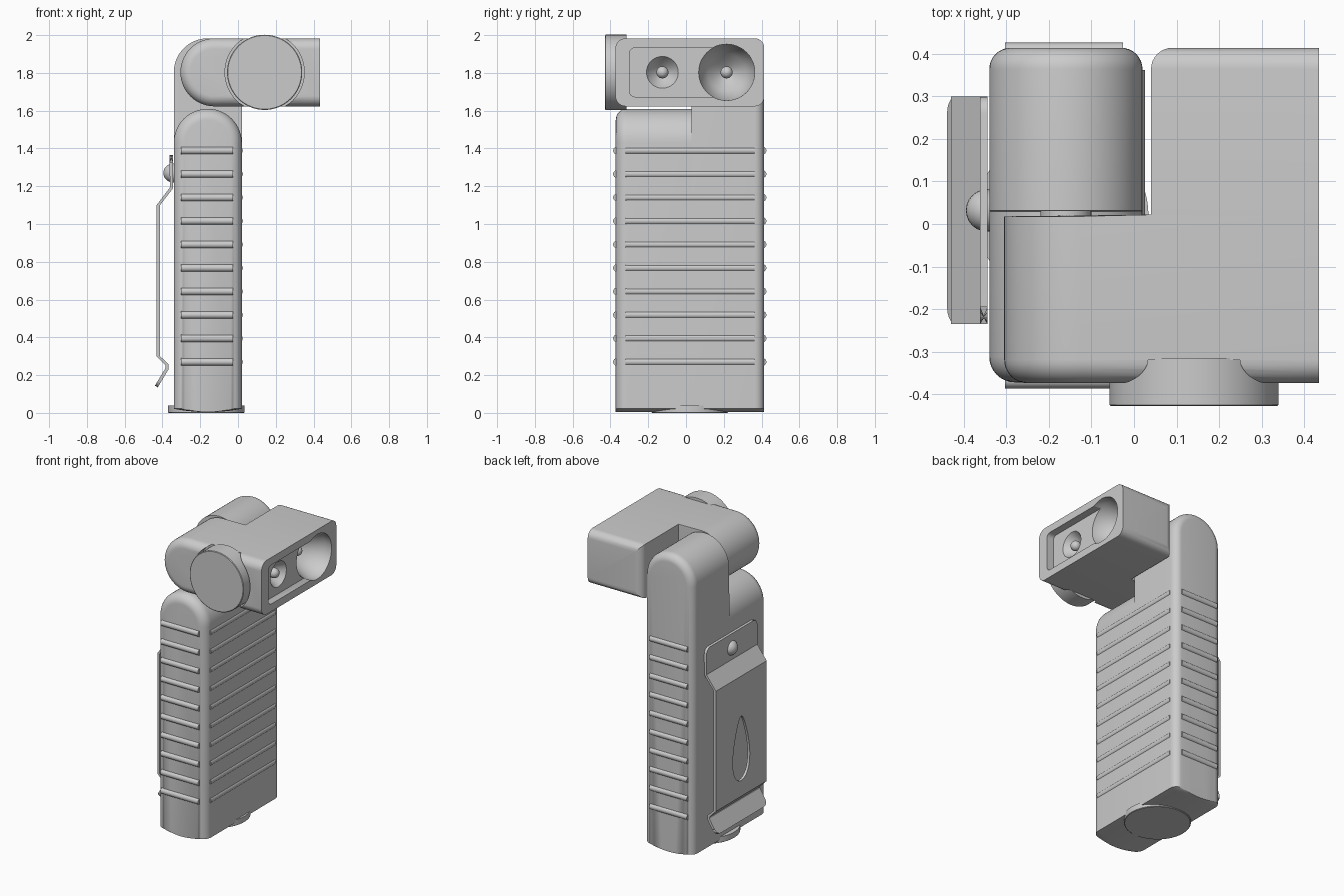
import bpy, bmesh
from math import sin, cos, pi
from mathutils import Vector

if "Cube" in bpy.data.objects:
    bpy.data.objects.remove(bpy.data.objects["Cube"])

AXIS = {'x': Vector((1, 0, 0)), 'y': Vector((0, 1, 0)), 'z': Vector((0, 0, 1))}


def finish(name, bm, angle=35):
    bmesh.ops.recalc_face_normals(bm, faces=bm.faces)
    me = bpy.data.meshes.new(name)
    bm.to_mesh(me)
    bm.free()
    ob = bpy.data.objects.new(name, me)
    bpy.context.collection.objects.link(ob)
    smooth(ob, angle)
    return ob


def smooth(ob, angle=35):
    bpy.ops.object.select_all(action='DESELECT')
    ob.select_set(True)
    bpy.context.view_layer.objects.active = ob
    bpy.ops.object.shade_smooth_by_angle(angle=angle * pi / 180)


def loft(name, sections):
    bm = bmesh.new()
    rings = [[bm.verts.new(p) for p in s] for s in sections]
    n = len(rings[0])
    for a, b in zip(rings, rings[1:]):
        for i in range(n):
            bm.faces.new((a[i], a[(i + 1) % n], b[(i + 1) % n], b[i]))
    bm.faces.new(rings[0])
    bm.faces.new(rings[-1][::-1])
    return finish(name, bm)


def turned(name, axis, centre, stations, n=48):
    """Round part: stations are (position along axis, radius)."""
    u, v = [AXIS[k] for k in 'xyz' if k != axis]
    c = Vector(centre)
    return loft(name, [[c + AXIS[axis] * p + (u * cos(2 * pi * i / n) + v * sin(2 * pi * i / n)) * r
                        for i in range(n)] for p, r in stations])


def cut(ob, cutter):
    m = ob.modifiers.new('cut', 'BOOLEAN')
    m.object = cutter
    m.operation = 'DIFFERENCE'
    m.solver = 'EXACT'
    bpy.ops.object.select_all(action='DESELECT')
    bpy.context.view_layer.objects.active = ob
    ob.select_set(True)
    bpy.ops.object.modifier_apply(modifier=m.name)
    bpy.data.objects.remove(cutter)


def stepped(name, shape_a, shape_b, y0, ystep, y1, ra, rb):
    """Rounded-end extrusion along y that changes profile at ystep."""
    steps = [k * pi / 16 for k in range(9)]
    secs = [(y0 + ra * (1 - cos(a)), shape_a, ra * (1 - sin(a))) for a in steps]
    secs += [(ystep - .002, shape_a, 0), (ystep + .002, shape_b, 0)]
    secs += [(y1 - rb * (1 - cos(a)), shape_b, rb * (1 - sin(a))) for a in reversed(steps)]
    return loft(name, [[(x, y, z) for x, z in f(d)] for y, f, d in secs])


# Body with a low front half and a taller hinge ear behind
def dome(cz):
    def f(d):
        r = .18 - d
        pts = [(-.16 + r * cos(pi * i / 28), cz + r * sin(pi * i / 28)) for i in range(29)]
        return pts + [(-.16 + t / 5 * r, .004 + .018 * (t / 5) ** 2) for t in range(-5, 6)]
    return f


stepped('body', dome(1.43), dome(1.803), -.372, .03, .414, .06, .05)

# Head: round barrel end in front, square block behind
HZ = 1.803


def head_profile(block):
    def f(d):
        r = .18 - d
        pts = []
        for i in range(29):
            a = pi / 2 + pi * i / 28
            pts.append((.04 + d if block else -.125 + r * cos(a), HZ + r * sin(a)))
        return pts + [(.435, HZ - r), (.435, HZ + r)]
    return f


head = stepped('head', head_profile(False), head_profile(True), -.374, .02, .414, .055, .05)

# Lamp recess, reflectors and knob seat cut from the head
rect = []
for sy, sz, q in ((1, 1, 0), (-1, 1, 1), (-1, -1, 2), (1, -1, 3)):
    for k in range(5):
        a = (q + k / 4) * pi / 2
        rect.append((-.05 + sy * .22 + .03 * cos(a), HZ + sz * .1 + .03 * sin(a)))
cut(head, loft('recess_cutter', [[(x, y, z) for y, z in rect] for x in (.385, .5)]))
LAMPS = (('large', .215, .15, .15), ('small', -.125, .085, .08))
cut(head, turned('lamp_cutter', 'x', (0, .215, HZ), ((.235, .03), (.29, .1), (.384, .148), (.5, .15))))
cut(head, turned('spot_cutter', 'x', (0, -.125, HZ), ((.31, .02), (.34, .055), (.388, .086))))
cut(head, turned('knob_cutter', 'y', (.141, 0, HZ), ((-.5, .21), (-.32, .21)), 64))
smooth(head)


def ball(name, centre, r):
    bm = bmesh.new()
    bmesh.ops.create_uvsphere(bm, u_segments=24, v_segments=14, radius=r)
    bmesh.ops.translate(bm, verts=bm.verts, vec=centre)
    return finish(name, bm)


# Bulbs on short stems
for tag, y, r, depth in LAMPS:
    x = .385 - depth
    turned(tag + '_bulb_stem', 'x', (0, y, HZ), ((x - .02, .025), (x + .045, .025)), 24)
    ball(tag + '_bulb', (x + .05, y, HZ), .032)

# Side knob, hinge pin and base disc
turned('side_knob', 'y', (.141, 0, HZ), ((-.428, .195), (-.425, .199), (-.315, .199)), 64)
turned('hinge_pin', 'y', (-.16, 0, HZ), ((0, .06), (.05, .06)), 32)
turned('base_disc', 'z', (-.168, .02, 0), ((0, .198), (.003, .202), (.04, .202)), 64)

# Grip ribs on three sides
for i in range(10):
    z = .27 + i * .1243
    ribs = (('side', 'y', (.006, 0, z), -.32, .362),
            ('front', 'x', (0, -.366, z), -.303, -.026),
            ('rear', 'x', (0, .406, z), -.303, -.026))
    for tag, axis, c, a, b in ribs:
        turned(f'{tag}_rib_{i + 1}', axis, c, ((a, .02), (b, .02)), 16)

# Belt clip: bent strip with rounded corners and a teardrop hole
path = [(-.353, 1.365), (-.353, 1.19), (-.422, 1.10), (-.422, .30), (-.376, .255), (-.375, .235), (-.432, .14)]
pv = [Vector(p) for p in path]
left, right = [], []
for i, p in enumerate(pv):
    d = (pv[min(i + 1, len(pv) - 1)] - pv[max(i - 1, 0)]).normalized()
    nrm = Vector((-d.y, d.x)) * .0085
    left.append(p + nrm)
    right.append(p - nrm)
bm = bmesh.new()
grid = [[[bm.verts.new((p.x, y, p.y)) for p in side] for y in (-.235, .30)] for side in (left, right)]
n = len(pv)
for i in range(n - 1):
    for s in (0, 1):
        bm.faces.new((grid[s][0][i], grid[s][1][i], grid[s][1][i + 1], grid[s][0][i + 1]))
        bm.faces.new((grid[0][s][i], grid[1][s][i], grid[1][s][i + 1], grid[0][s][i + 1]))
for i in (0, n - 1):
    bm.faces.new((grid[0][0][i], grid[1][0][i], grid[1][1][i], grid[0][1][i]))
corners = [bm.edges.get((grid[0][s][i], grid[1][s][i])) for s in (0, 1) for i in (0, n - 1)]
bmesh.ops.bevel(bm, geom=corners, offset=.04, segments=5, profile=.5, affect='EDGES')
clip = finish('belt_clip', bm, 25)
tear = []
for k in range(40):
    a = 2 * pi * k / 40
    tear.append((.032 + (.083 - .035 * sin(a)) * cos(a), .62 + .215 * sin(a)))
cut(clip, loft('hole_cutter', [[(x, y, z) for y, z in tear] for x in (-.5, -.38)]))
smooth(clip, 25)

# Clip rivet
ball('clip_rivet', (-.345, .032, 1.27), .05)
